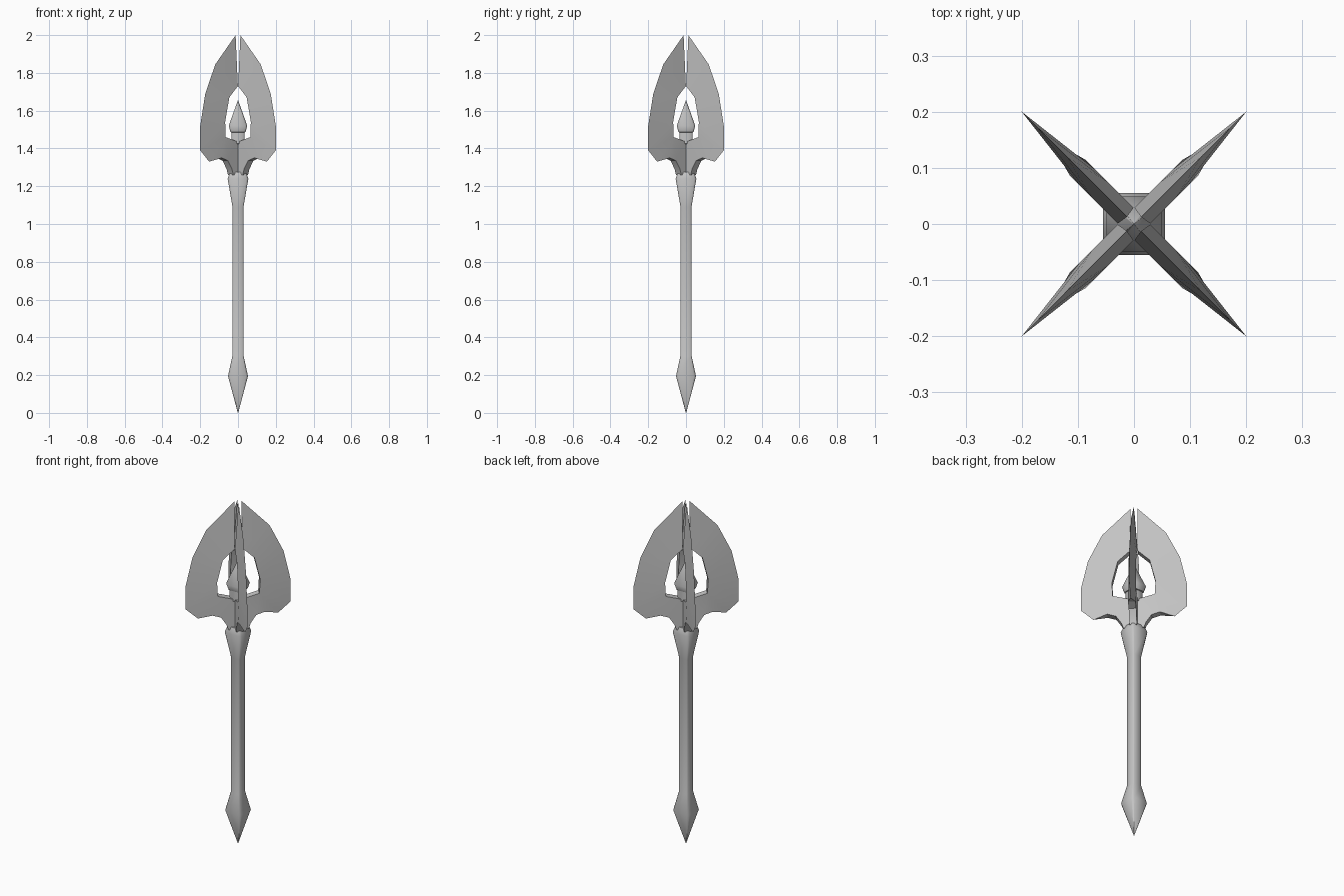
import bpy, bmesh, math

cube = bpy.data.objects.get("Cube")
if cube:
    bpy.data.objects.remove(cube, do_unlink=True)

GREY = (0.55, 0.55, 0.55, 1)
steel = bpy.data.materials.new("grey steel")
steel.use_nodes = True
steel.diffuse_color = GREY
steel.node_tree.nodes["Principled BSDF"].inputs["Base Color"].default_value = GREY


def finish(bm, name, angle):
    bmesh.ops.remove_doubles(bm, verts=bm.verts, dist=0.0001)
    bmesh.ops.recalc_face_normals(bm, faces=bm.faces)
    mesh = bpy.data.meshes.new(name)
    bm.to_mesh(mesh)
    bm.free()
    mesh.materials.append(steel)
    obj = bpy.data.objects.new(name, mesh)
    bpy.context.collection.objects.link(obj)
    bpy.ops.object.select_all(action='DESELECT')
    obj.select_set(True)
    bpy.context.view_layer.objects.active = obj
    bpy.ops.object.shade_smooth_by_angle(angle=math.radians(angle))
    return obj


def square_loft(name, profile, cut=0.2):
    """Stack chamfered squares given as (half width, height)."""
    bm = bmesh.new()
    k = 1 - cut
    outline = [(1, -k), (1, k), (k, 1), (-k, 1), (-1, k), (-1, -k), (-k, -1), (k, -1)]
    rings = [[bm.verts.new((x * w, y * w, z)) for x, y in outline] for w, z in profile]
    for low, high in zip(rings, rings[1:]):
        for i in range(8):
            j = (i + 1) % 8
            bm.faces.new((low[i], low[j], high[j], high[i]))
    bm.faces.new(rings[0])
    bm.faces.new(rings[-1])
    return finish(bm, name, 50)


# Shaft with pointed pommel and flared collar
square_loft("shaft", [(0.001, 0), (0.053, 0.195), (0.03, 0.30), (0.029, 1.09),
                      (0.055, 1.24), (0.042, 1.275)])

# Small spike on a short stem between the blades
square_loft("inner_spike", [(0.012, 1.26), (0.012, 1.41), (0.035, 1.425), (0.035, 1.485),
                            (0.04, 1.487), (0.049, 1.52), (0.001, 1.655)])

# Blade boundary as (radius, height, half thickness): sharp rim, thick foot and window
T = 0.02
RIM = [(0.018, 2, 0), (0.17, 1.845, 0), (0.245, 1.69, 0), (0.283, 1.52, 0),
       (0.283, 1.39, 0), (0.216, 1.33, 0)]
FOOT = [(0.141, 1.35, T), (0.095, 1.335, T), (0.065, 1.29, T), (0.055, 1.26, T),
        (0.021, 1.26, T)]
WINDOW = [(0.021, 1.435, T), (0.112, 1.46, T), (0.116, 1.54, T), (0.085, 1.67, T),
          (0.021, 1.73, T)]
# Side panels, indexed into the boundary
PANELS = [(15, 0, 1, 14), (14, 1, 2, 13), (13, 2, 3), (13, 3, 4, 12), (12, 4, 5, 6),
          (12, 6, 7, 11), (11, 7, 8), (11, 8, 9, 10)]


def blade(name, angle):
    bm = bmesh.new()
    c, s = math.cos(angle), math.sin(angle)
    left, right = [], []
    for r, z, t in RIM + FOOT + WINDOW:
        a = bm.verts.new((r * c - t * s, r * s + t * c, z))
        b = bm.verts.new((r * c + t * s, r * s - t * c, z)) if t else a
        left.append(a)
        right.append(b)
    for panel in PANELS:
        for side in (left, right):
            bm.faces.new([side[i] for i in panel])
    # Close the thick edges between the two sides
    for i in range(len(left)):
        j = (i + 1) % len(left)
        wall = list(dict.fromkeys((left[i], left[j], right[j], right[i])))
        if len(wall) > 2:
            bm.faces.new(wall)
    return finish(bm, name, 25)


for n, name in enumerate(("back_left", "back_right", "front_right", "front_left")):
    blade(name + "_blade", math.radians(45 + 90 * n))
